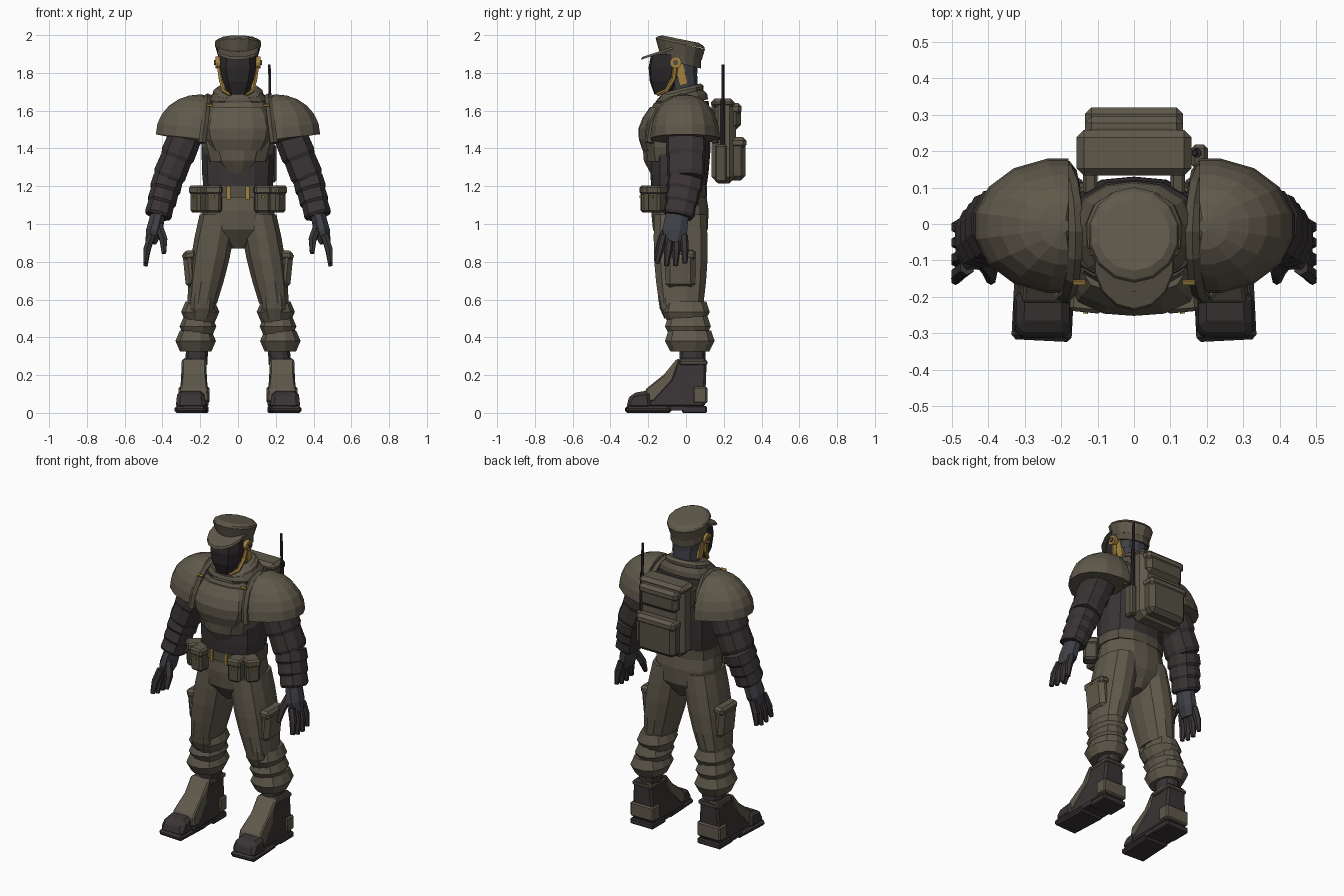
import bpy, bmesh
from math import sin, cos, pi
from mathutils import Vector, Matrix, Euler

if "Cube" in bpy.data.objects:
    bpy.data.objects.remove(bpy.data.objects["Cube"])


def material(name, *rgb):
    mat = bpy.data.materials.new(name)
    mat.use_nodes = True
    mat.diffuse_color = (*rgb, 1)
    mat.node_tree.nodes["Principled BSDF"].inputs["Base Color"].default_value = (*rgb, 1)
    return mat


OLIVE = material("olive cloth", .115, .1, .07)
DRAB = material("dark olive", .092, .081, .056)
DARK = material("dark brown", .042, .034, .035)
BLACK = material("mask black", .025, .021, .024)
GREY = material("slate grey", .05, .052, .064)
BRASS = material("brass", .36, .22, .05)


def finish(name, bm, mat, mirror=False, bevel=0):
    bmesh.ops.recalc_face_normals(bm, faces=bm.faces)
    mesh = bpy.data.meshes.new(name)
    bm.to_mesh(mesh)
    bm.free()
    mesh.materials.append(mat)
    part = bpy.data.objects.new(name, mesh)
    bpy.context.collection.objects.link(part)
    if bevel:
        mod = part.modifiers.new("Bevel", "BEVEL")
        mod.width, mod.segments, mod.limit_method = bevel, 1, "ANGLE"
    if mirror:
        part.modifiers.new("Mirror", "MIRROR")
    return part


def skin(name, sections, mat, sides, power, mirror):
    # Bridge superellipse sections, each a centre, two radii and a rotation
    bm = bmesh.new()
    rings = []
    for centre, rx, ry, rotation in sections:
        ring = []
        for i in range(sides):
            a = 2 * pi * (i + .5) / sides
            f = (abs(cos(a)) ** power + abs(sin(a)) ** power) ** (-1 / power)
            offset = rotation @ Vector((rx * f * cos(a), ry * f * sin(a), 0))
            ring.append(bm.verts.new(Vector(centre) + offset))
        rings.append(ring)
    for low, high in zip(rings, rings[1:]):
        for i in range(sides):
            j = (i + 1) % sides
            bm.faces.new((low[i], low[j], high[j], high[i]))
    bm.faces.new(rings[0])
    bm.faces.new(rings[-1])
    return finish(name, bm, mat, mirror)


def barrel(name, low, high, mat, bulge=0, steps=1, sides=12, power=2.4, mirror=False, tilt=0):
    # Blend two rings (x, y, z, x radius, y radius), swelling in the middle
    rotation = Euler((tilt, 0, 0)).to_matrix()
    sections = []
    for i in range(steps + 1):
        t = i / steps
        x, y, z, rx, ry = (a + (b - a) * t for a, b in zip(low, high))
        grow = bulge * sin(pi * t)
        sections.append(((x, y, z), rx + grow, ry + grow, rotation))
    return skin(name, sections, mat, sides, power, mirror)


def tube(name, points, mat, sides=8, ratio=1, power=2, mirror=True):
    # Sections follow a path that starts upwards; each point is (x, y, z, radius)
    sections = []
    for i, point in enumerate(points):
        before = Vector(points[max(i - 1, 0)][:3])
        after = Vector(points[min(i + 1, len(points) - 1)][:3])
        rotation = Vector((0, 0, 1)).rotation_difference(after - before).to_matrix()
        sections.append((point[:3], point[3], point[3] * ratio, rotation))
    return skin(name, sections, mat, sides, power, mirror)


def box(name, centre, size, mat, bevel=.012, turn=(0, 0, 0), mirror=False):
    bm = bmesh.new()
    placing = Matrix.Translation(centre) @ Euler(turn).to_matrix().to_4x4()
    bmesh.ops.create_cube(bm, size=1, matrix=placing @ Matrix.Diagonal((*size, 1)))
    return finish(name, bm, mat, mirror, bevel)


def prism(name, profile, x, foot_width, mat, bevel):
    # Side profile (y, z) extruded across x, narrowing up to the ankle
    bm = bmesh.new()
    walls = []
    for side in (-1, 1):
        walls.append([bm.verts.new((x + side * foot_width * (1 - min(z, .2) * 1.3), y, z)) for y, z in profile])
        bm.faces.new(walls[-1])
    for i in range(len(profile)):
        j = (i + 1) % len(profile)
        bm.faces.new((walls[0][i], walls[0][j], walls[1][j], walls[1][i]))
    finish(name, bm, mat, True, bevel)


# Head, mask and neck
barrel("neck", (0, 0, 1.6, .08, .07), (0, -.01, 1.8, .08, .07), GREY)
barrel("skull", (0, -.02, 1.79, .085, .08), (0, -.03, 1.9, .095, .1), GREY)
barrel("face_mask", (0, -.125, 1.685, .05, .042), (0, -.095, 1.9, .093, .09), BLACK, .022, 3, 10, 2.8)
tube("chin_strap", [(.04, -.15, 1.685, .01), (.076, -.105, 1.705, .012), (.09, -.065, 1.77, .014),
                    (.1, -.055, 1.84, .014)], BRASS, 6)
box("cheek_plate", (.086, -.025, 1.79), (.014, .045, .11), BRASS, 0, (.25, 0, 0), True)
for part, x, radius, mat in (("ear_disc", .107, .031, BRASS), ("ear_cap", .114, .014, DRAB)):
    bm = bmesh.new()
    placing = Matrix.Translation((x, -.055, 1.855)) @ Matrix.Rotation(pi / 2, 4, "Y")
    bmesh.ops.create_cone(bm, cap_ends=True, segments=12, radius1=radius, radius2=radius, depth=.026, matrix=placing)
    finish(part, bm, mat, True)

# Cap, raised at the front
barrel("cap_band", (0, -.03, 1.85, .105, .112), (0, -.03, 1.9, .106, .114), DRAB, sides=14, power=2, tilt=-.24)
barrel("cap_crown", (0, -.03, 1.89, .107, .115), (0, -.03, 1.955, .126, .134), OLIVE, sides=14, power=2, tilt=-.22)
barrel("cap_top", (0, -.03, 1.955, .126, .134), (0, -.03, 1.979, .1, .1), OLIVE, .008, 2, 14, 2, tilt=-.2)
barrel("cap_brim", (0, -.105, 1.914, .112, .14), (0, -.105, 1.926, .108, .134), OLIVE, sides=14, power=2, tilt=.32)

# Torso
barrel("undershirt", (0, -.04, 1.14, .18, .14), (0, -.02, 1.65, .17, .14), DARK, .02, 4, 14, 2.6)
barrel("vest", (0, -.06, 1.33, .17, .15), (0, -.04, 1.64, .16, .13), OLIVE, .038, 4, 14, 2.6)
barrel("chest_plate", (0, -.15, 1.39, .14, .08), (0, -.12, 1.62, .14, .07), OLIVE, .042, 4, 14, 2.6)
barrel("belly_plate", (0, -.13, 1.27, .06, .06), (0, -.14, 1.4, .14, .09), OLIVE, .015, 2)
barrel("collar", (0, -.03, 1.63, .17, .15), (0, -.03, 1.69, .13, .12), DRAB, .01, 2, 14, tilt=.2)
barrel("scarf", (0, -.03, 1.67, .12, .11), (0, -.02, 1.72, .11, .1), OLIVE, .02, 3, 14, tilt=.24)
arch = [pi * i / 8 for i in range(9)]
tube("shoulder_strap", [(.19 - .03 * sin(a), -.02 - .175 * cos(a), 1.43 + .24 * sin(a), .022) for a in arch], DRAB, 6)
box("strap_buckle", (.15, -.16, 1.63), (.035, .012, .012), BRASS, 0, (.4, 0, 0), True)

# Shoulder domes, flat on the inner side
lean = Euler((0, -.1, 0)).to_matrix()
rise = [.25 * i for i in range(7)]
dome = skin("shoulder_dome", [((.19, -.005, 1.45 + .235 * sin(a)), .25 * cos(a) ** 1.1, .187 * cos(a) ** .9, lean)
                              for a in rise], OLIVE, 16, 2.1, True)
for vert in dome.data.vertices:
    vert.co.x = max(vert.co.x, .18)

# Padded sleeves in overlapping segments
shoulder, elbow, wrist = (Vector(p) for p in ((.24, 0, 1.56, .095), (.37, 0, 1.24, .08), (.425, -.04, 1.04, .065)))
for bone, top, bottom in (("upper", shoulder, elbow), ("lower", elbow, wrist)):
    for i in range(3):
        start, end = top.lerp(bottom, i / 3), top.lerp(bottom, (i + 1) / 3)
        cuff = start.lerp(end, .8)
        cuff.w += .007
        tube("%s_sleeve_%d" % (bone, i + 1), [end, cuff, start], DARK, 10, 1.15, 2.8)

# Hands with spread fingers
tube("palm", [(.462, -.065, .9, .03), (.445, -.06, .96, .044), (.42, -.045, 1.06, .04)], GREY, 8, 1.55, 2.6)
for i in range(4):
    spread = i - 1.5
    root = Vector((.458, -.065 + .036 * spread, .94, .022))
    tip = Vector((.49, -.08 + .05 * spread, .77 + .015 * abs(spread), .013))
    knuckle = root.lerp(tip, .5)
    knuckle += Vector((.008, 0, 0, .004))
    tube("finger_%d" % (i + 1), [tip, knuckle, root], DARK, 6)
tube("thumb", [(.392, -.155, .845, .013), (.395, -.125, .92, .024), (.425, -.085, 1, .025)], DARK, 6)

# Belt and pouches
barrel("belt", (0, -.04, 1.14, .195, .15), (0, -.04, 1.2, .195, .15), DRAB, sides=14, power=2.7)
box("belt_clip", (.05, -.19, 1.165), (.02, .012, .07), BRASS, 0, mirror=True)
for label, x, y, turn in (("front", .128, -.195, .1), ("side", .2, -.15, .9)):
    heading = (0, 0, turn)
    box(label + "_pouch", (x, y, 1.125), (.08, .085, .13), DRAB, .012, heading, True)
    box(label + "_pouch_flap", (x, y, 1.18), (.09, .095, .045), OLIVE, .01, heading, True)
    stud = (x + .046 * sin(turn), y - .046 * cos(turn), 1.145)
    box(label + "_pouch_stud", stud, (.014, .01, .014), BRASS, 0, heading, True)

# Trousers with gathered lower legs
barrel("hips", (0, -.03, .97, .19, .145), (0, -.035, 1.17, .185, .14), OLIVE, .01, 2, 14)
barrel("crotch", (0, -.025, .87, .035, .08), (0, -.03, .97, .19, .145), OLIVE, steps=2, sides=14)
barrel("thigh", (.19, -.025, .58, .08, .12), (.105, -.03, 1.05, .1, .14), OLIVE, .014, 4, mirror=True)
for i, radius in enumerate((.084, .08, .09)):
    x, y, z = .2 + .012 * i, .01 * i, .535 - .077 * i
    barrel("trouser_fold_%d" % (i + 1), (x, y, z - .055, radius - .005, radius + .015),
           (x, y, z + .055, radius - .005, radius + .025), OLIVE, .024, 2, mirror=True)
barrel("knee_pad", (.195, -.075, .5, .05, .04), (.185, -.1, .66, .05, .04), OLIVE, .018, 3, 10, mirror=True)
box("cargo_pocket", (.252, -.03, .755), (.065, .16, .19), OLIVE, .025, (0, .1, 0), True)
box("cargo_flap", (.255, -.03, .835), (.07, .165, .05), OLIVE, .015, (0, .1, 0), True)
box("cargo_stud", (.291, -.03, .83), (.01, .014, .014), BRASS, 0, mirror=True)

# Boots
barrel("ankle_cuff", (.222, .035, .27, .06, .07), (.215, .035, .34, .06, .07), DARK, mirror=True)
prism("boot", [(.1, .03), (.11, .29), (-.035, .29), (-.09, .2), (-.2, .11), (-.22, .03)], .233, .082, DARK, .012)
prism("boot_shin_plate", [(-.03, .285), (-.05, .285), (-.115, .205), (-.215, .125), (-.22, .06), (-.17, .06),
                          (-.07, .17)], .233, .087, OLIVE, .008)
prism("toe_cap", [(-.18, .02), (-.19, .12), (-.285, .105), (-.315, .06), (-.31, .02)], .25, .083, DARK, .02)
box("front_sole", (.248, -.2, .018), (.165, .24, .036), DARK, .012, (0, 0, .05), True)
box("arch_sole", (.24, -.05, .024), (.155, .1, .024), DARK, 0, mirror=True)
box("heel_sole", (.235, .045, .018), (.16, .13, .036), DARK, .006, mirror=True)
box("heel_patch", (.233, .075, .095), (.162, .075, .09), OLIVE, .008, mirror=True)
box("boot_top_strap", (.23, .04, .265), (.138, .145, .025), DRAB, .006, mirror=True)

# Backpack
box("pack_body", (0, .2, 1.44), (.305, .13, .45), OLIVE, .035)
box("pack_lid", (0, .195, 1.64), (.315, .125, .05), OLIVE, .02)
for label, y, z, depth, height in (("lower", .265, 1.345, .1, .23), ("upper", .25, 1.57, .08, .14)):
    box(label + "_pack_pocket", (0, y, z), (.26, depth, height), DRAB, .025)
    box(label + "_pocket_flap", (0, y + .005, z + height / 2 - .03), (.27, depth, .06), OLIVE, .018)
box("pack_strap", (.12, .12, 1.55), (.04, .08, .12), DRAB, .008, mirror=True)

# Radio and antenna
box("radio_box", (.18, .185, 1.32), (.045, .065, .2), DRAB, .01)
tube("antenna_base", [(.172, .195, 1.4, .014), (.172, .195, 1.66, .012)], BLACK, mirror=False)
tube("antenna_rod", [(.17, .195, 1.65, .008), (.166, .195, 1.845, .008)], BLACK, 6, mirror=False)
